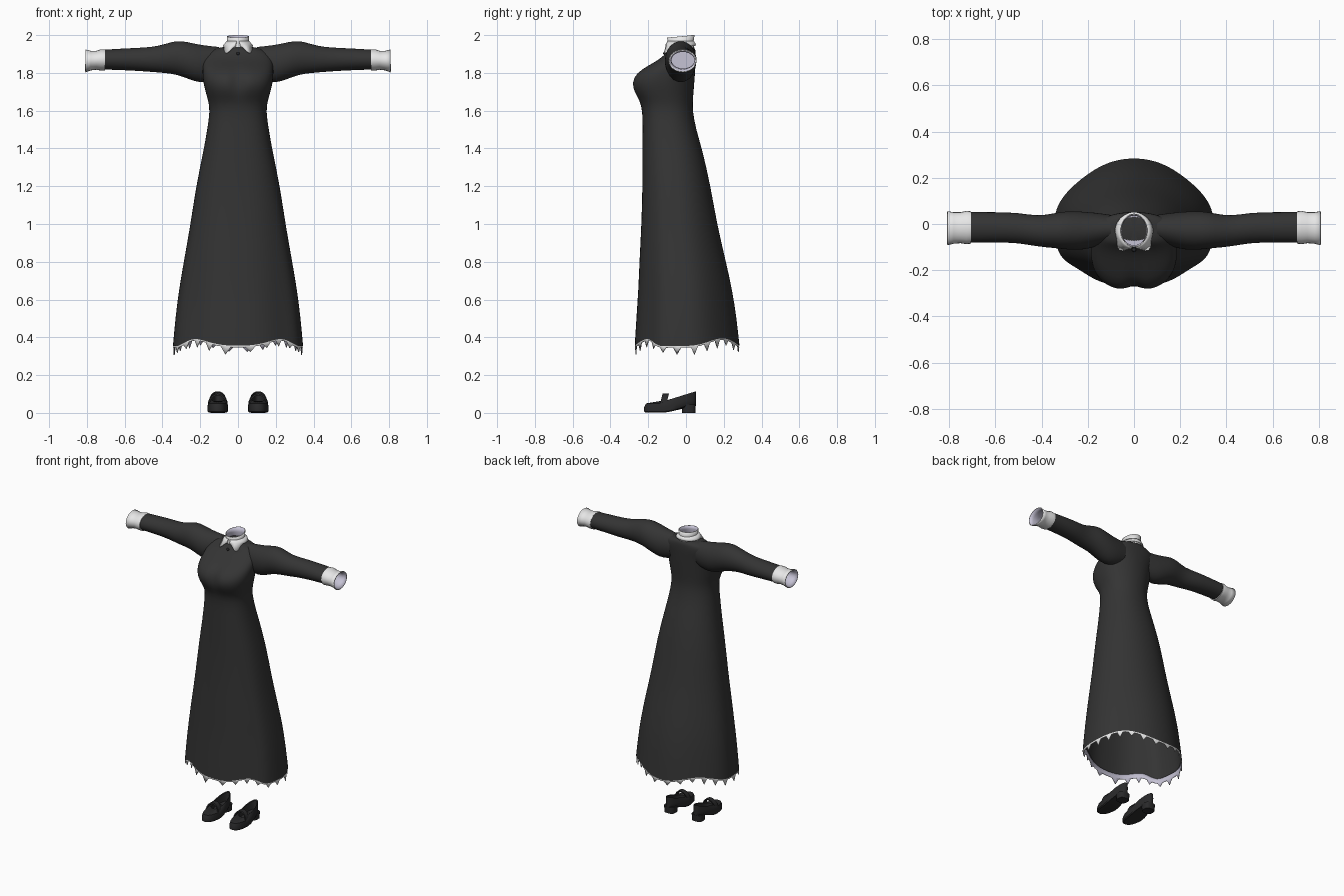
import bpy, math, random
from math import sin, cos, pi, exp, radians, degrees

random.seed(4)
cube = bpy.data.objects.get("Cube")
if cube:
    bpy.data.objects.remove(cube)


def material(name, r, g, b):
    m = bpy.data.materials.new(name)
    m.diffuse_color = (r, g, b, 1)
    m.use_nodes = True
    node = m.node_tree.nodes["Principled BSDF"]
    node.inputs["Base Color"].default_value = (r, g, b, 1)
    node.inputs["Roughness"].default_value = 0.8
    return m


BLACK = material("black_cloth", 0.034, 0.034, 0.034)
WHITE = material("white_trim", 0.8, 0.8, 0.8)
LINING = material("lavender_lining", 0.56, 0.54, 0.66)
LEATHER = material("black_leather", 0.022, 0.022, 0.023)


def loft(name, rows, mats, closed=True, start=False, end=False,
         mirror=False, thick=0, smooth=0, angle=50):
    """Skin a list of point rows into one shell."""
    n = len(rows[0])
    verts = [p for row in rows for p in row]
    faces = []
    for j in range(len(rows) - 1):
        for i in range(n if closed else n - 1):
            k = (i + 1) % n
            faces.append((j * n + i, j * n + k, (j + 1) * n + k, (j + 1) * n + i))
    if start:
        faces.append(tuple(reversed(range(n))))
    if end:
        faces.append(tuple(range(len(verts) - n, len(verts))))
    mesh = bpy.data.meshes.new(name)
    mesh.from_pydata(verts, [], faces)
    for m in mats:
        mesh.materials.append(m)
    ob = bpy.data.objects.new(name, mesh)
    bpy.context.collection.objects.link(ob)
    if smooth:
        ob.modifiers.new("Round", "SUBSURF").levels = smooth
        ob.modifiers["Round"].render_levels = smooth
    if thick:
        s = ob.modifiers.new("Shell", "SOLIDIFY")
        s.thickness, s.offset = thick, -1
        s.material_offset = len(mats) - 1
        s.material_offset_rim = 0
    if mirror:
        ob.modifiers.new("Mirror", "MIRROR")
    bpy.ops.object.select_all(action="DESELECT")
    ob.select_set(True)
    bpy.context.view_layer.objects.active = ob
    bpy.ops.object.shade_smooth_by_angle(angle=radians(angle))
    return ob


def angles(n):
    return [2 * pi * i / n for i in range(n)]


def power(v, e):
    return math.copysign(abs(v) ** e, v)


# Folds of the skirt, counted from the front round both sides
def wave(t):
    a = degrees(min(t, 2 * pi - t))
    return cos(4 * t) + 1.3 * exp(-((a - 62) / 14) ** 2)


def hem(t):
    return 0.375 - 0.02 * wave(t)


def dress_point(t, z, w, front, back, scale=1):
    yc, d = (front + back) / 2, (back - front) / 2
    e = 2 / 2.5 if cos(t) > 0 else 2 / 2.1
    fold = scale * (1 + 0.035 * (wave(t) - 0.6) * max(0, min(1, (1.3 - z) / 0.9)))
    x = w * power(sin(t), e) * fold
    y = yc - d * power(cos(t), e) * fold
    if cos(t) > 0:
        y += 0.028 * exp(-(x / 0.035) ** 2 - ((z - 1.76) / 0.06) ** 2)
    return (x, y, z)


# Dress body: height, half width, front, back
HEM = (0.34, -0.268, 0.28)
PROFILE = [
    (0.50, 0.328, -0.26, 0.265), (0.65, 0.31, -0.25, 0.243),
    (0.80, 0.285, -0.245, 0.21), (1.0, 0.25, -0.235, 0.163),
    (1.2, 0.222, -0.23, 0.13), (1.4, 0.18, -0.23, 0.085),
    (1.5, 0.163, -0.23, 0.053), (1.6, 0.148, -0.23, 0.035),
    (1.65, 0.157, -0.245, 0.036), (1.70, 0.172, -0.28, 0.04),
    (1.75, 0.184, -0.292, 0.044), (1.80, 0.188, -0.268, 0.048),
    (1.84, 0.186, -0.2, 0.05), (1.87, 0.184, -0.145, 0.052),
    (1.90, 0.175, -0.108, 0.052), (1.925, 0.14, -0.092, 0.05),
    (1.942, 0.06, -0.08, 0.04)]
ring = angles(64)
rows = [[dress_point(t, hem(t), *HEM) for t in ring]]
rows += [[dress_point(t, *p) for t in ring] for p in PROFILE]
loft("dress", rows, [BLACK], end=True, smooth=1)

# Ragged hem trim with pointed teeth
fine = angles(96)
teeth = []
for i, t in enumerate(fine):
    drop = random.uniform(0.03, 0.052) if i % 4 == 2 else 0.008
    teeth.append(dress_point(t, hem(t) - drop, *HEM, 0.995))
upper = [dress_point(t, hem(t) + 0.025, *HEM, 0.982) for t in fine]
middle = [dress_point(t, hem(t), *HEM, 0.99) for t in fine]
loft("hem_trim", [teeth, middle, upper], [WHITE, LINING], thick=0.004)


def tube(sections, n):
    """Rings across x: x, y centre, y radius, bottom, top."""
    return [[(x, yc + ry * cos(a), (lo + hi) / 2 + (hi - lo) / 2 * sin(a))
             for a in angles(n)] for x, yc, ry, lo, hi in sections]


# Sleeves with a puffed shoulder
loft("sleeve", tube([
    (0.10, -0.02, 0.06, 1.77, 1.938), (0.17, -0.025, 0.075, 1.745, 1.945),
    (0.23, -0.03, 0.085, 1.753, 1.955), (0.30, -0.027, 0.083, 1.783, 1.972),
    (0.35, -0.029, 0.075, 1.795, 1.966), (0.42, -0.032, 0.066, 1.802, 1.942),
    (0.50, -0.016, 0.066, 1.808, 1.934), (0.60, -0.014, 0.066, 1.814, 1.93),
    (0.73, -0.014, 0.066, 1.818, 1.922)], 24), [BLACK],
    mirror=True, smooth=1)

# Cuffs
loft("cuff", tube([
    (0.705, -0.015, 0.07, 1.812, 1.924), (0.725, -0.015, 0.072, 1.812, 1.925),
    (0.75, -0.016, 0.067, 1.817, 1.917), (0.78, -0.017, 0.068, 1.813, 1.917),
    (0.807, -0.018, 0.074, 1.803, 1.924)], 24), [WHITE, LINING],
    mirror=True, start=True, thick=0.006)


# Standing collar
def oval(t, rx, ry, z):
    return (rx * sin(t), -0.028 - ry * cos(t), z)


ring = angles(32)
loft("standing_collar", [
    [oval(t, 0.064, 0.072, 1.935) for t in ring],
    [oval(t, 0.057, 0.068, 1.965) for t in ring],
    [oval(t, 0.058, 0.073, 1.993 - 0.007 * cos(t)) for t in ring]],
    [WHITE, LINING], start=True, thick=0.004)


# Folded collar with two points at the front
def point_drop(t):
    a = degrees(min(t, 2 * pi - t))
    return exp(-((a - 38) / 17) ** 2)


arc = [radians(8 + 344 * i / 48) for i in range(49)]
loft("folded_collar", [
    [oval(t, 0.082 + 0.022 * point_drop(t), 0.078 + 0.03 * point_drop(t),
          1.942 - 0.037 * point_drop(t)) for t in arc],
    [oval(t, 0.074, 0.08, 1.952) for t in arc],
    [oval(t, 0.06, 0.071, 1.968) for t in arc]],
    [WHITE], closed=False, thick=0.005)

# Collar button
bpy.ops.mesh.primitive_uv_sphere_add(segments=12, ring_count=8, radius=0.009,
                                     location=(0, -0.112, 1.903))
bpy.context.object.name = "collar_button"
bpy.context.object.data.materials.append(LEATHER)
bpy.ops.object.shade_smooth_by_angle()

# Shoes
SHOE_X = 0.107


def shoe_ring(scale, height, front=-0.222, back=0.052):
    yc, d = (front + back) / 2, (back - front) / 2
    out = []
    for t in angles(32):
        y = yc - d * power(cos(t), 0.85)
        w = 0.054 if cos(t) > 0 else 0.054 - 0.014 * abs(cos(t))
        out.append((SHOE_X + w * scale * power(sin(t), 0.85), y, height(y)))
    return out


def rise(y):
    return max(0, min(1, (y + 0.1) / 0.1))


loft("shoe_upper", [
    shoe_ring(0.9, lambda y: 0.035 * rise(y) + 0.001, -0.212, 0.046),
    shoe_ring(1.0, lambda y: 0.035 * rise(y) + 0.007),
    shoe_ring(1.0, lambda y: 0.035 * rise(y) + 0.03),
    shoe_ring(0.93, lambda y: 0.05 + 0.2 * max(0, y + 0.14), -0.212, 0.054),
    shoe_ring(0.74, lambda y: 0.064 + 0.31 * max(0, y + 0.11), -0.13, 0.053),
    shoe_ring(0.66, lambda y: 0.06 + 0.31 * max(0, y + 0.11), -0.122, 0.046),
    shoe_ring(0.6, lambda y: 0.03 + 0.15 * max(0, y + 0.11), -0.12, 0.04)],
    [LEATHER], start=True, end=True, mirror=True, angle=40)

# Heel blocks
heel = [[(SHOE_X + 0.04 * s * power(sin(t), 0.7), 0.015 - 0.037 * s * power(cos(t), 0.7), z)
         for t in angles(20)] for s, z in ((0.95, 0), (1, 0.045))]
loft("shoe_heel", heel, [LEATHER], start=True, end=True, mirror=True)

# Straps arching over each instep
strap = []
for i in range(13):
    a = pi * i / 12
    section = []
    for dy, r in ((-0.017, 1), (0.017, 1), (0.017, 0.86), (-0.017, 0.86)):
        z = 0.04 + 0.062 * sin(a) * r
        section.append((SHOE_X + 0.049 * cos(a) * r, -0.115 + dy + 0.25 * (z - 0.07), z))
    strap.append(section)
loft("shoe_strap", strap, [LEATHER], start=True, end=True, mirror=True, angle=40)
